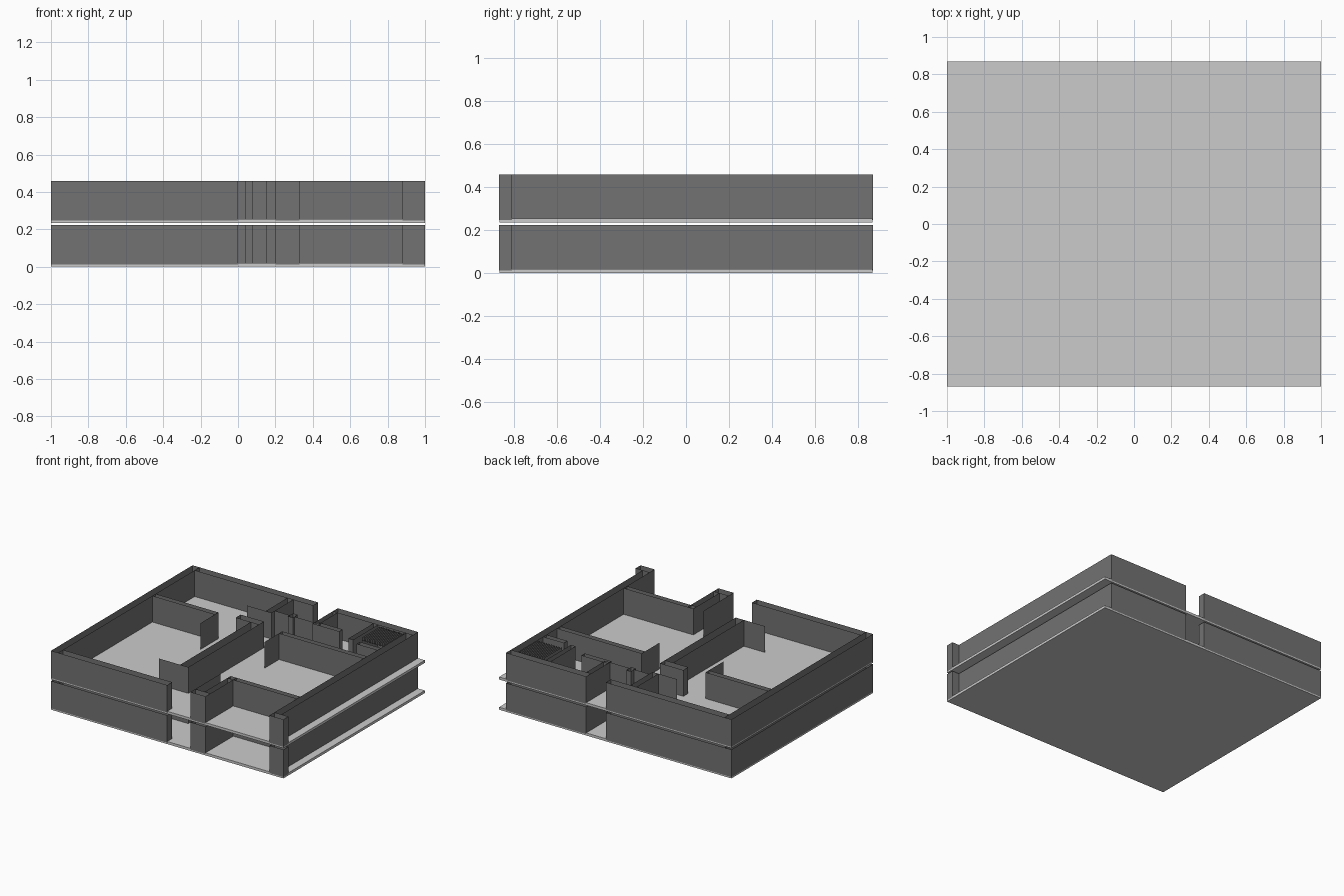
import bpy, bmesh

if "Cube" in bpy.data.objects:
    bpy.data.objects.remove(bpy.data.objects["Cube"])

PERIOD = 0.235          # storey height
Z0, Z1 = 0.011, 0.224   # wall bottom and top within a storey
T = 0.06                # outer wall thickness

dark = bpy.data.materials.new("dark_wall")
dark.diffuse_color = (0.17, 0.17, 0.17, 1)
dark.use_nodes = True
dark.node_tree.nodes["Principled BSDF"].inputs["Base Color"].default_value = dark.diffuse_color


def make_object(name, bm, mat=None):
    mesh = bpy.data.meshes.new(name)
    bm.to_mesh(mesh)
    bm.free()
    if mat:
        mesh.materials.append(mat)
    bpy.context.collection.objects.link(bpy.data.objects.new(name, mesh))


def open_box(bm, x0, x1, y0, y1, z0, z1, caps=False):
    """Wall tube without caps; a zero thickness gives a single sheet."""
    if x0 == x1 or y0 == y1:
        ring = [(x0, y0), (x1, y1)]
    else:
        ring = [(x0, y0), (x1, y0), (x1, y1), (x0, y1)]
    lo = [bm.verts.new((x, y, z0)) for x, y in ring]
    hi = [bm.verts.new((x, y, z1)) for x, y in ring]
    n = len(ring)
    for i in range(n if n > 2 else 1):
        j = (i + 1) % n
        bm.faces.new((lo[i], lo[j], hi[j], hi[i]))
    if caps:
        bm.faces.new(lo[::-1])
        bm.faces.new(hi)


def walls(name, boxes, base, z0=Z0, z1=Z1):
    bm = bmesh.new()
    for b in boxes:
        open_box(bm, *b, base + z0, base + z1)
    make_object(name, bm, dark)


outer = [
    (-1, -1 + T, -0.87, 0.87),            # left
    (-1 + T, 0.08, 0.87 - T, 0.87),       # back, left of the opening
    (0.25, 0.94, 0.87 - T, 0.87),         # back, right of the opening
    (0.94 - T, 0.94, -0.81, 0.87 - T),    # right, set in from the slab
    (-1 + T, 0.0, -0.87, -0.87 + T),      # front left
    (0.20, 0.33, -0.87, -0.87 + T),       # pier beside the entry
    (0.88, 1.0, -0.87, -0.87 + T),        # corner pier
]

inner = [
    (-0.94, -0.40, 0.29, 0.33),           # left bedrooms divider
    (-0.12, -0.05, -0.54, 0.33),          # corridor wall
    (-0.25, -0.05, 0.33, 0.39),           # corridor end post
    (0.15, 0.88, 0.29, 0.33),             # right room divider
    (0.28, 0.88, -0.53, -0.49),           # balcony back wall
    (0.28, 0.33, -0.81, -0.49),           # balcony side wall
    (-0.14, -0.09, 0.54, 0.81),           # back closet, left
    (0.04, 0.08, 0.56, 0.62),             # back closet, right post
    (0.25, 0.29, 0.58, 0.81),             # wash room, left
    (0.25, 0.48, 0.56, 0.60),             # wash room, front
    (0.60, 0.64, 0.50, 0.81),             # shaft, left
    (0.70, 0.88, 0.46, 0.50),             # shaft, front
]

doors = [
    (-0.40, -0.40, 0.11, 0.31),
    (0.15, 0.15, 0.11, 0.31),
    (-0.30, -0.12, -0.54, -0.54),
    (-0.30, -0.12, 0.54, 0.54),
    (0.20, 0.20, -0.81, -0.50),
    (-0.09, 0.04, 0.58, 0.58),
    (0.08, 0.25, 0.58, 0.58),
]

# shallow vent grating in the back right corner
grating = [(0.67 + 0.0143 * i,) * 2 + (0.57, 0.79) for i in range(15)]

for floor in range(2):
    base = floor * PERIOD
    tag = ("lower", "upper")[floor]
    bm = bmesh.new()
    open_box(bm, -1, 1, -0.87, 0.87, base, base + 0.02, caps=True)
    # the walls stay a hair proud of the slab edge so they cover it
    for v in bm.verts:
        v.co.x *= 0.9995
        v.co.y *= 0.9995
    make_object(tag + "_floor_slab", bm)
    walls(tag + "_outer_walls", outer, base)
    walls(tag + "_inner_walls", inner, base)
    walls(tag + "_doors", doors, base)
    walls(tag + "_vent_grating", grating, base, Z1 - 0.03, Z1)
